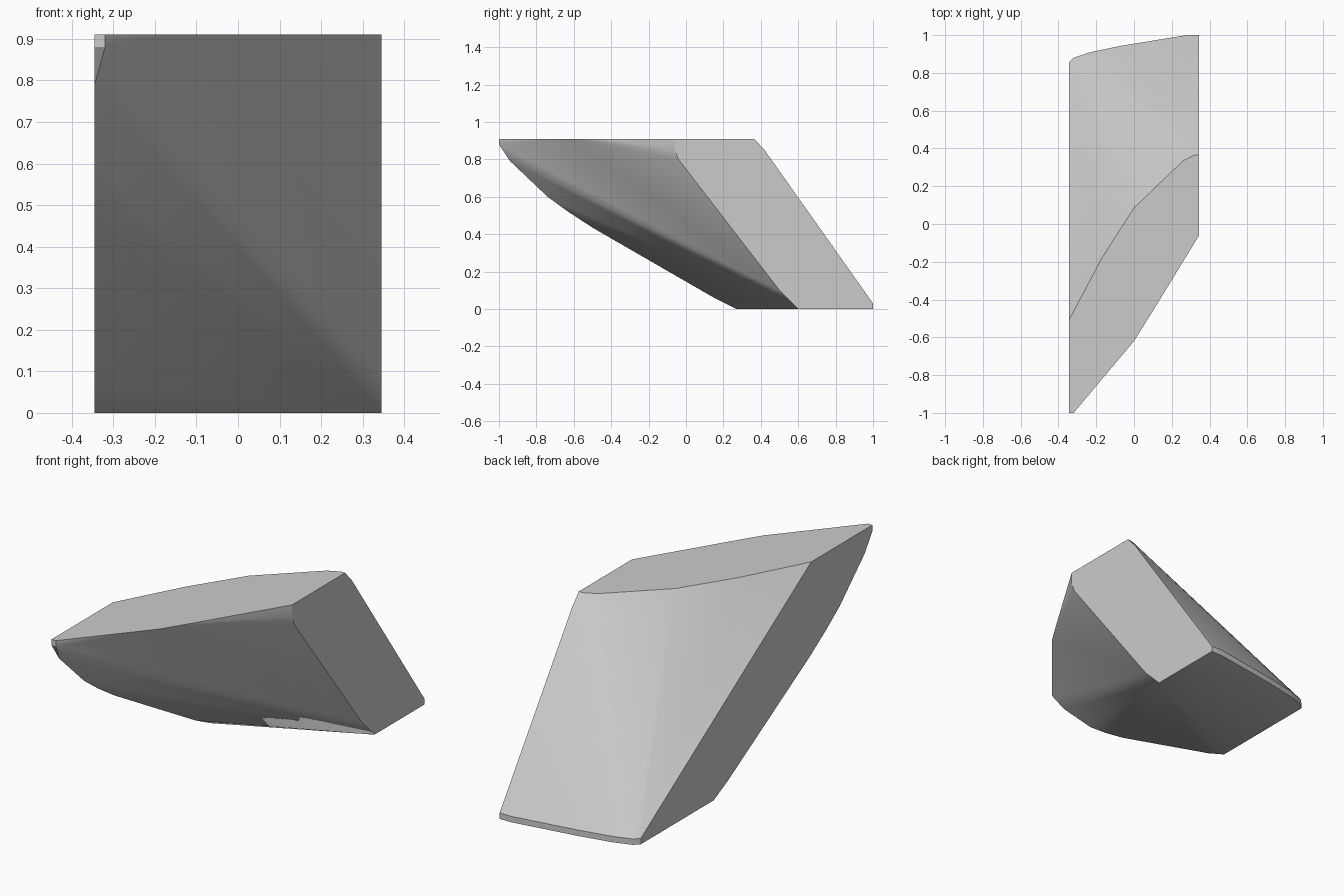
import bpy, bmesh, math

cube = bpy.data.objects.get("Cube")
if cube:
    bpy.data.objects.remove(cube, do_unlink=True)

W, H, RIM = 0.345, 0.91, 0.03

grey = bpy.data.materials.new("stone_grey")
grey.use_nodes = True
colour = (0.6, 0.6, 0.6, 1)
grey.diffuse_color = colour
grey.node_tree.nodes["Principled BSDF"].inputs["Base Color"].default_value = colour

# Top outline (x, y)
top = [(-W, -1), (-0.32, -1), (0, -0.62), (0.1, -0.46), (W, -0.06), (W, 0.365),
       (0.32, 0.365), (0.26, 0.335), (0, 0.085), (-0.17, -0.18), (-W, -0.51)]
# Rear edge of the base (x, y), with a low upright rim
rear = [(-W, 0.855), (-0.32, 0.88), (-0.23, 0.91), (-0.06, 0.945), (0.28, 1), (W, 1)]
# Side profiles (y, z)
low_side = [(-1, 0.88), (-0.94, 0.79), (-0.74, 0.6), (-0.63, 0.52), (-0.5, 0.435),
            (0.15, 0.06), (0.27, 0)]
high_side = [(-0.06, 0.85), (-0.04, 0.8), (0.5, 0.1), (0.6, 0), (0.42, 0.85)]

points = [(x, y, H) for x, y in top]
points += [(x, y, z) for x, y in rear for z in (0, RIM)]
points += [(-W, y, z) for y, z in low_side] + [(W, y, z) for y, z in high_side]
points.append((-0.32, -1, 0.88))

# Slanted block wrapped around the outlines
bm = bmesh.new()
for p in points:
    bm.verts.new(p)
hull = bmesh.ops.convex_hull(bm, input=bm.verts)
spare = {g for g in hull["geom_interior"] + hull["geom_unused"]
         if isinstance(g, bmesh.types.BMVert)}
bmesh.ops.delete(bm, geom=list(spare), context="VERTS")
bmesh.ops.dissolve_limit(bm, angle_limit=math.radians(0.5), verts=bm.verts, edges=bm.edges)
bmesh.ops.recalc_face_normals(bm, faces=bm.faces)

mesh = bpy.data.meshes.new("slanted_block")
bm.to_mesh(mesh)
bm.free()
mesh.materials.append(grey)
block = bpy.data.objects.new("slanted_block", mesh)
bpy.context.collection.objects.link(block)
bpy.context.view_layer.objects.active = block
block.select_set(True)
bpy.ops.object.shade_smooth_by_angle(angle=math.radians(30))
